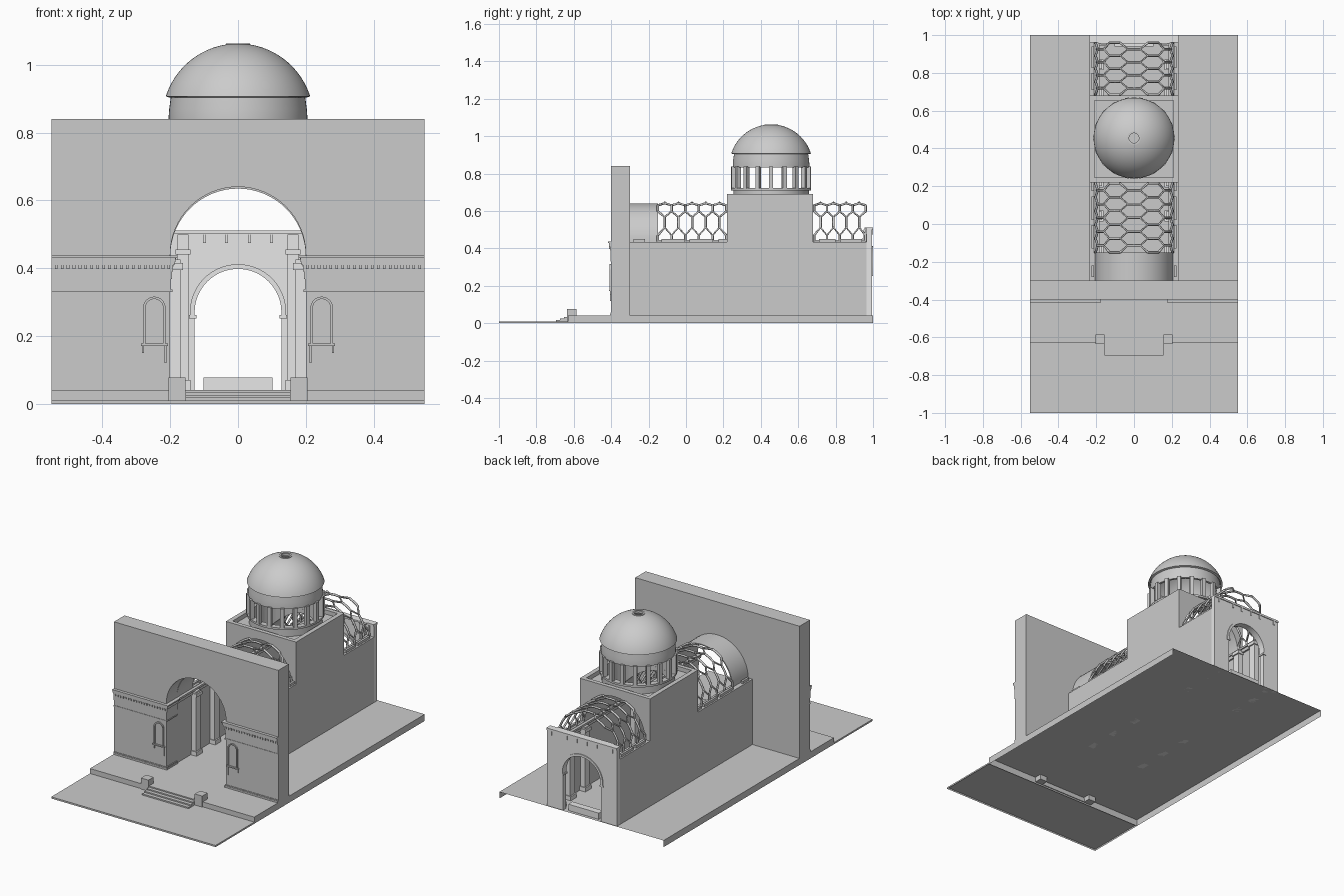
import bpy, bmesh, math
from math import sin, cos, pi, radians

cube = bpy.data.objects.get("Cube")
if cube:
    bpy.data.objects.remove(cube, do_unlink=True)


def material(name, value):
    m = bpy.data.materials.new(name)
    m.use_nodes = True
    m.diffuse_color = (value, value, value, 1)
    m.node_tree.nodes["Principled BSDF"].inputs["Base Color"].default_value = (value, value, value, 1)
    return m


STONE = material("grey stone", 0.6)
PALE = material("pale stone", 0.8)
DOME_Y = 0.455


def finish(name, bm, mat, smooth=False, fix=True):
    if fix:
        bmesh.ops.recalc_face_normals(bm, faces=bm.faces)
    me = bpy.data.meshes.new(name)
    bm.to_mesh(me)
    bm.free()
    ob = bpy.data.objects.new(name, me)
    bpy.context.collection.objects.link(ob)
    me.materials.append(mat)
    if smooth:
        bpy.ops.object.select_all(action='DESELECT')
        ob.select_set(True)
        bpy.context.view_layer.objects.active = ob
        bpy.ops.object.shade_smooth_by_angle(angle=radians(35))
    return ob


def add_box(bm, x, y, z):
    made = bmesh.ops.create_cube(bm, size=1)["verts"]
    for v in made:
        for i, (a, b) in enumerate((x, y, z)):
            v.co[i] = (a + b) / 2 + v.co[i] * (b - a)


def boxes(name, items, mat=STONE, mirror=False):
    bm = bmesh.new()
    for x, y, z in items:
        add_box(bm, x, y, z)
        if mirror:
            add_box(bm, (-x[1], -x[0]), y, z)
    return finish(name, bm, mat)


def add_prism(bm, outline, y0, y1):
    face = bm.faces.new([bm.verts.new((x, y0, z)) for x, z in outline])
    moved = bmesh.ops.extrude_face_region(bm, geom=[face])["geom"]
    for v in moved:
        if isinstance(v, bmesh.types.BMVert):
            v.co.y = y1


def arc(r, cx, cz, n=32):
    return [(cx - r * cos(pi * i / n), cz + r * sin(pi * i / n)) for i in range(n + 1)]


def arch_wall(name, half, top, r, spring, y0, y1, mat, floor=0.04):
    """Wall with a round-headed opening down to the floor."""
    bm = bmesh.new()
    outline = [(-half, floor), (-r, floor)] + arc(r, 0, spring)
    outline += [(r, floor), (half, floor), (half, top), (-half, top)]
    add_prism(bm, outline, y0, y1)
    return finish(name, bm, mat, True)


def arch_band(bm, cx, foot, spring, r0, r1, y0, y1):
    """Moulding that follows a round-headed opening."""
    outer = [(cx - r1, foot)] + arc(r1, cx, spring) + [(cx + r1, foot)]
    inner = [(cx - r0, foot)] + arc(r0, cx, spring) + [(cx + r0, foot)]
    add_prism(bm, outer + inner[::-1], y0, y1)


def revolve(name, profile, mat, steps=64):
    bm = bmesh.new()
    vs = [bm.verts.new((r, 0, z)) for r, z in profile]
    es = [bm.edges.new((vs[i], vs[(i + 1) % len(vs)])) for i in range(len(vs))]
    bmesh.ops.spin(bm, geom=vs + es, cent=(0, 0, 0), axis=(0, 0, 1), angle=2 * pi, steps=steps)
    bmesh.ops.remove_doubles(bm, verts=bm.verts, dist=0.0001)
    bmesh.ops.translate(bm, verts=bm.verts, vec=(0, DOME_Y, 0))
    return finish(name, bm, mat, True)


def open_slab(name, y0, y1, top, open_back):
    """Hollow slab without an underside."""
    bm = bmesh.new()
    add_box(bm, (-0.55, 0.55), (y0, y1), (0, top))
    gone = [f for f in bm.faces if f.normal.z < -0.5 or (open_back and f.normal.y > 0.5)]
    bmesh.ops.delete(bm, geom=gone, context='FACES')
    finish(name, bm, STONE, fix=False)


# Ground, platform and entrance steps
open_slab("forecourt", -1, -0.63, 0.01, False)
open_slab("platform", -0.63, 1, 0.04, True)
boxes("entrance_steps", [((-0.155, 0.155), (-0.695 + 0.022 * i, -0.625), (0.01, 0.018 + 0.0075 * i))
                         for i in range(3)])
boxes("step_pedestals", [((0.155, 0.205), (-0.635, -0.585), (0.01, 0.077))], mirror=True)

# Front screen wall with stepped mouldings
arch_wall("front_wall", 0.55, 0.84, 0.2, 0.44, -0.4, -0.3, STONE)
bands = [(0.04, 0.05, 0.007), (0.05, 0.056, 0.004), (0.33, 0.337, 0.006), (0.337, 0.368, 0.003),
         (0.368, 0.39, 0.005), (0.39, 0.41, 0.008), (0.41, 0.418, 0.013), (0.418, 0.43, 0.016),
         (0.43, 0.437, 0.022)]
boxes("facade_mouldings", [((0.2 - p, 0.55), (-0.4 - p * 0.8, -0.3), (a, b)) for a, b, p in bands], mirror=True)
boxes("cornice_dentils", [((x, x + 0.008), (-0.412, -0.399), (0.398, 0.41))
                          for x in [0.2 + 0.0175 * i for i in range(20)]], mirror=True)

# Blind windows on the front wall
bm = bmesh.new()
for side in (-1, 1):
    arch_band(bm, side * 0.247, 0.178, 0.283, 0.026, 0.033, -0.408, -0.399)
    add_box(bm, (side * 0.247 - 0.04, side * 0.247 + 0.04), (-0.411, -0.399), (0.171, 0.178))
    for end in (-1, 1):
        x = side * 0.247 + end * 0.033
        add_box(bm, (x - 0.003, x + 0.003), (-0.406, -0.399), (0.12 if side * end < 0 else 0.15, 0.171))
finish("window_frames", bm, STONE, True)

# Nave side walls, inner piers and rails
boxes("nave_walls", [((0.2, 0.235), (-0.3, 0.966), (0.04, 0.435))], mirror=True)
boxes("inner_cornice", [((0.183, 0.2), (-0.3, 0.966), (0.425, 0.437)),
                        ((0.19, 0.2), (-0.3, 0.966), (0.405, 0.425))], mirror=True)
piers = []
for y in (-0.16, 0.02, 0.2, 0.68, 0.82):
    piers += [((0.17, 0.2), (y, y + 0.045), (0.04, 0.425)),
              ((0.162, 0.2), (y - 0.006, y + 0.051), (0.04, 0.065)),
              ((0.162, 0.2), (y - 0.006, y + 0.051), (0.395, 0.415))]
boxes("nave_piers", piers, PALE, mirror=True)
rails = [(-0.28, -0.22), (-0.13, -0.005), (0.02, 0.145), (0.175, 0.22), (0.71, 0.8), (0.825, 0.94)]
boxes("roof_rails", [((0.213, 0.226), r, (0.43, 0.45)) for r in rails], mirror=True)

# Solid barrel vault behind the front wall
bm = bmesh.new()
add_prism(bm, arc(0.206, 0, 0.435) + arc(0.2, 0, 0.435)[::-1], -0.3, -0.15)
finish("front_vault", bm, STONE, True)


# Honeycomb barrel vaults
def lattice(name, y0, y1, cells):
    curve = bpy.data.curves.new(name, 'CURVE')
    curve.dimensions = '3D'
    curve.bevel_depth = 0.0065
    curve.bevel_resolution = 1
    curve.use_fill_caps = True

    def bar(points):
        s = curve.splines.new('POLY')
        s.points.add(len(points) - 1)
        for p, (a, y) in zip(s.points, points):
            p.co = (0.206 * sin(radians(a)), y, 0.438 + 0.206 * cos(radians(a)), 1)

    half = (y1 - y0) / cells / 2
    rows = range(-75, 76, 30)
    for k, row in enumerate(rows):
        bar([(row + (6 if (j + k) % 2 else -6), y0 + j * half) for j in range(2 * cells + 1)])
    # links run around the vault between neighbouring zigzags
    for k, row in enumerate(rows):
        for j in range(2 * cells + 1):
            if (j + k) % 2:
                far = row + 24 if row < 75 else 90
                bar([(row + 6 + (far - row - 6) * t / 2, y0 + j * half) for t in range(3)])
            elif k == 0:
                bar([(-90, y0 + j * half), (row - 6, y0 + j * half)])
    for a in (-90, 90):
        bar([(a, y0), (a, y1)])
    ob = bpy.data.objects.new(name, curve)
    bpy.context.collection.objects.link(ob)
    curve.materials.append(STONE)


lattice("front_lattice_vault", -0.15, 0.215, 5)
lattice("rear_lattice_vault", 0.685, 0.96, 4)

# Crossing block with an open well below the drum
block = arch_wall("crossing_block", 0.235, 0.665, 0.2, 0.44, 0.22, 0.68, STONE)
bm = bmesh.new()
bmesh.ops.create_cone(bm, cap_ends=True, segments=48, radius1=0.18, radius2=0.18, depth=0.3)
bmesh.ops.translate(bm, verts=bm.verts, vec=(0, DOME_Y, 0.62))
cutter = finish("well_cutter", bm, STONE)
cutter.hide_render = True
cutter.hide_viewport = True
cut = block.modifiers.new("well", 'BOOLEAN')
cut.operation = 'DIFFERENCE'
cut.object = cutter
boxes("block_parapet", [((-0.235, 0.235), (0.22, 0.245), (0.66, 0.69)),
                        ((-0.235, 0.235), (0.655, 0.68), (0.66, 0.69)),
                        ((0.208, 0.235), (0.245, 0.655), (0.66, 0.69)),
                        ((-0.235, -0.208), (0.245, 0.655), (0.66, 0.69))])

# Drum with a ring of small piers
revolve("drum_base", [(0.18, 0.66), (0.202, 0.66), (0.202, 0.71), (0.214, 0.71), (0.214, 0.722), (0.18, 0.722)], STONE)
bm = bmesh.new()
for i in range(18):
    angle = 2 * pi * i / 18
    start = len(bm.verts)
    add_box(bm, (0.192, 0.216), (-0.011, 0.011), (0.72, 0.838))
    bm.verts.ensure_lookup_table()
    for v in bm.verts[start:]:
        x, y = v.co.x, v.co.y
        v.co.x, v.co.y = x * cos(angle) - y * sin(angle), DOME_Y + x * sin(angle) + y * cos(angle)
finish("drum_piers", bm, STONE)

# Lower dome band, dome cap and oculus
revolve("dome_band", [(0.205, 0.832), (0.205, 0.845), (0.203, 0.87), (0.198, 0.908), (0.19, 0.908), (0.192, 0.832)], STONE)
R, CENTRE = 0.2235, 0.8395
angles = [radians(17.6 + (81 - 17.6) * i / 20) for i in range(21)]
outer = [(R * cos(a), CENTRE + R * sin(a)) for a in angles]
inner = [((R - 0.012) * cos(a), CENTRE + (R - 0.012) * sin(a)) for a in angles]
revolve("dome_cap", outer + inner[::-1], STONE)
revolve("oculus_ring", [(0.026, 1.048), (0.036, 1.048), (0.036, 1.063), (0.026, 1.063)], STONE)

# Rear wall with arch moulding, pilasters and cornice
arch_wall("rear_wall", 0.235, 0.5, 0.128, 0.27, 0.966, 0.995, PALE)
bm = bmesh.new()
for y0, y1 in ((0.96, 0.967), (0.994, 1)):
    arch_band(bm, 0, 0.26, 0.27, 0.128, 0.142, y0, y1)
finish("rear_arch_moulding", bm, PALE, True)
boxes("rear_cornice", [((-0.235, 0.235), (0.962, 1), (0.5, 0.512)),
                       ((-0.19, 0.19), (0.955, 0.967), (0.503, 0.512))], PALE)
boxes("rear_pilasters", [((0.146, 0.178), (0.95, 0.967), (0.04, 0.5)),
                         ((0.14, 0.184), (0.945, 0.967), (0.04, 0.07)),
                         ((0.14, 0.184), (0.945, 0.967), (0.44, 0.455)),
                         ((0.122, 0.145), (0.96, 1), (0.252, 0.262))], PALE, mirror=True)
boxes("rear_corbels", [((x, x + 0.008), y, (0.475, 0.5)) for x in (0.03, 0.095, 0.2)
                       for y in ((0.958, 0.967), (0.994, 1))], PALE, mirror=True)
boxes("rear_bench", [((-0.102, 0.102), (0.94, 0.98), (0.04, 0.078))], PALE)
